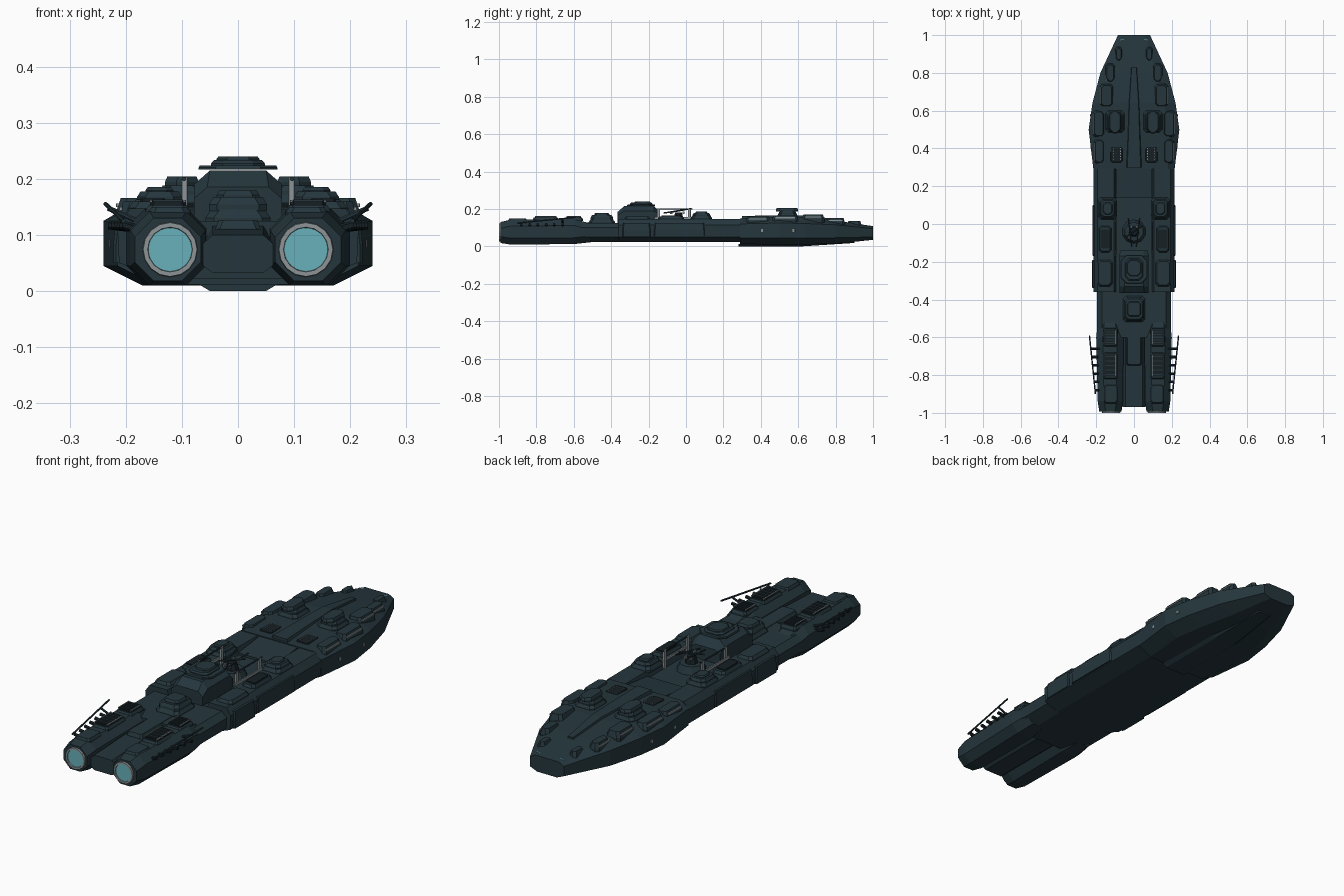
import bpy, bmesh, math
from mathutils import Vector


def material(name, rgb):
    m = bpy.data.materials.new(name)
    m.diffuse_color = (*rgb, 1)
    return m


HULL = material("dark teal hull", (0.018, 0.037, 0.046))
DARK = material("black teal grille", (0.008, 0.014, 0.017))
GREY = material("light grey trim", (0.27, 0.30, 0.31))
GLOW = material("cyan engine glow", (0.14, 0.44, 0.50))


def finish(name, bm, mat):
    bmesh.ops.recalc_face_normals(bm, faces=bm.faces)
    me = bpy.data.meshes.new(name)
    bm.to_mesh(me)
    bm.free()
    me.materials.append(mat)
    ob = bpy.data.objects.new(name, me)
    bpy.context.collection.objects.link(ob)
    return ob


def rings_solid(name, rings, mat=HULL, mirror=False):
    """Skin a list of equal-length point rings and cap both ends."""
    bm = bmesh.new()
    for s in ((1, -1) if mirror else (1,)):
        vs = [[bm.verts.new((s * p[0], p[1], p[2])) for p in r] for r in rings]
        n = len(vs[0])
        for a, b in zip(vs, vs[1:]):
            for i in range(n):
                bm.faces.new((a[i], a[(i + 1) % n], b[(i + 1) % n], b[i]))
        bm.faces.new(vs[0])
        bm.faces.new(vs[-1])
    return finish(name, bm, mat)


def hull(name, stations, mat=HULL):
    """Loft symmetric half profiles (y, [(x, z), ...]) along y."""
    rings = []
    for y, half in stations:
        rings.append([(x, y, z) for x, z in half] + [(-x, y, z) for x, z in reversed(half)])
    return rings_solid(name, rings, mat)


def block(name, x0, x1, y0, y1, z0, z1, inset=0.008, cut=0.012, mat=HULL, mirror=True):
    """Cut-corner block whose top is drawn in by inset."""
    def plan(d, z):
        a, b, c, e = x0 + d, x1 - d, y0 + d, y1 - d
        return [(a + cut, c, z), (b - cut, c, z), (b, c + cut, z), (b, e - cut, z),
                (b - cut, e, z), (a + cut, e, z), (a, e - cut, z), (a, c + cut, z)]
    zm = z0 + (z1 - z0) * 0.45
    return rings_solid(name, [plan(0, z0), plan(0, zm), plan(inset, z1)], mat, mirror)


def box(name, x0, x1, y0, y1, z0, z1, mat=HULL, mirror=True):
    return block(name, x0, x1, y0, y1, z0, z1, 0, min(x1 - x0, y1 - y0) * 0.1, mat, mirror)


def rod(name, p, q, r, mat=HULL, mirror=True, sides=8, r2=None):
    p, q = Vector(p), Vector(q)
    rot = (q - p).to_track_quat('Z', 'Y')
    ring = lambda c, rad: [tuple(c + rot @ Vector((rad * math.cos(t), rad * math.sin(t), 0)))
                           for t in (2 * math.pi * (i + 0.5) / sides for i in range(sides))]
    return rings_solid(name, [ring(p, r), ring(q, r if r2 is None else r2)], mat, mirror)


# Bow hull: faceted wedge ending in a blunt nose
def bow(y, wb, zb, w, z1, z2, wt, zt):
    return y, [(wb, zb), (w, z1), (w, z2), (wt, zt)]


hull("bow_hull", [bow(0.29, .15, .012, .215, .045, .12, .18, .15),
                  bow(0.50, .17, .010, .24, .045, .125, .185, .157),
                  bow(0.64, .15, .010, .220, .045, .122, .16, .157),
                  bow(0.80, .11, .014, .178, .046, .115, .12, .138),
                  bow(1.00, .05, .035, .085, .050, .095, .06, .108)])
hull("bow_keel", [(0.28, [(.05, 0), (.07, .012)]), (0.62, [(.05, 0), (.07, .012)]),
                  (0.90, [(.03, .018), (.04, .028)])])
hull("bow_ridge", [(0.30, [(.045, .14), (.035, .163)]), (0.64, [(.032, .14), (.024, .166)]),
                   (0.83, [(.018, .12), (.012, .142)])])

# Midship hull with a sunken central deck
mid = [(.14, .022), (.212, .05), (.215, .115), (.192, .147), (.105, .147), (.095, .118)]
hull("midship_hull", [(-0.36, mid), (0.29, mid)])
block("midship_side_armour", .20, .222, -.34, -.19, .05, .125, .004, .005)
block("midship_side_armour_fore", .20, .220, -.17, .10, .055, .125, .004, .005)
hull("deck_step", [(0.14, [(.096, .11), (.096, .128)]), (0.29, [(.096, .11), (.096, .146)])])

# Stern hull and the central body between the nacelles
stern = [(.13, .022), (.192, .05), (.196, .10), (.17, .125)]
hull("stern_hull", [(-0.60, stern), (-0.36, stern)])
spine = [(.045, .032), (.062, .045), (.062, .085), (.045, .10)]
hull("stern_spine", [(-0.97, spine), (-0.55, spine[:3] + [(.045, .118)])])
block("spine_plate", -.04, .04, -.75, -.50, .10, .127, .006, .008, mirror=False)


# Engine nacelles
def nac(y, xi, xo, zb, zt):
    c = 0.034
    return [(xi + c, y, zb), (xo - c, y, zb), (xo, y, zb + c), (xo, y, zt - c),
            (xo - c, y, zt), (xi + c, y, zt), (xi, y, zt - c), (xi, y, zb + c)]


rings_solid("engine_nacelle", [nac(-.992, .066, .184, .018, .130), nac(-.94, .058, .192, .010, .142),
                               nac(-.60, .056, .200, .012, .146), nac(-.51, .066, .190, .022, .122)],
            mirror=True)

# Engine nozzles: grey ring around a glowing disc
bm = bmesh.new()
for s in (1, -1):
    loops = []
    for r, y in ((.050, -.985), (.048, -1.0), (.040, -1.0), (.039, -.994)):
        loops.append([bm.verts.new((s * .121 + r * math.cos(i * math.pi / 8), y,
                                    .074 + r * math.sin(i * math.pi / 8))) for i in range(16)])
    for a, b in zip(loops, loops[1:]):
        for i in range(16):
            bm.faces.new((a[i], a[(i + 1) % 16], b[(i + 1) % 16], b[i]))
finish("nozzle_ring", bm, GREY)
rod("engine_glow", (.121, -.99, .074), (.121, -.9955, .074), .0395, GLOW, sides=16)

# Missile racks on the nacelles
for y0, y1 in ((-.82, -.68), (-.65, -.55)):
    block("rack_base", .085, .165, y0, y1, .135, .153, .006, .008)
    box("rack_grille", .093, .157, y0 + .012, y1 - .012, .150, .160, DARK)
    for x in (.093, .153):
        box("rack_rail", x, x + .004, y0 + .012, y1 - .012, .158, .162, GREY)
    for i in range(5):
        y = y0 + .02 + i * (y1 - y0 - .045) / 4
        box("rack_rib", .098, .152, y, y + .006, .157, .163)
block("nacelle_aft_plate", .085, .16, -.95, -.85, .13, .150, .006, .01)

# Outrigger booms with studs beside the nacelles
rod("outrigger_boom", (.204, -.90, .125), (.236, -.59, .155), .004)
for i in range(6):
    y = -.88 + i * .044
    rod("outrigger_stud", (.185, y, .112), (.206 + i * .005, y, .118), .008, DARK, sides=6)
rod("outrigger_arm", (.18, -.66, .125), (.232, -.66, .148), .005)

# Stern turret
block("stern_turret_base", -.058, .058, -.52, -.38, .118, .145, .010, .015, mirror=False)
block("stern_turret", -.052, .052, -.51, -.39, .143, .168, .008, .015, mirror=False)
block("stern_turret_cap", -.038, .038, -.49, -.41, .165, .179, .005, .012, mirror=False)

# Bridge tower with stepped roof
hull("bridge_tower", [(-.365, [(.06, .11), (.078, .125), (.078, .165), (.055, .185)]),
                      (-.33, [(.06, .11), (.078, .125), (.078, .19), (.05, .215)]),
                      (-.17, [(.06, .11), (.078, .125), (.078, .19), (.05, .215)]),
                      (-.14, [(.06, .11), (.072, .125), (.072, .165), (.05, .18)])])
block("bridge_flange", -.07, .07, -.315, -.165, .217, .224, .002, .03, mirror=False)
block("bridge_roof", -.048, .048, -.30, -.18, .222, .234, .006, .02, mirror=False)
block("bridge_cap", -.038, .038, -.275, -.19, .232, .24, .003, .018, mirror=False)

# Central sensor mount with angled masts
rod("sensor_mount", (0, -.04, .115), (0, -.04, .15), .065, mirror=False, sides=10, r2=.05)
rod("sensor_head", (0, -.04, .15), (0, -.04, .18), .028, DARK, mirror=False, r2=.02)
rod("sensor_mast", (.012, -.12, .178), (.03, .03, .202), .004)
rod("sensor_crossbar", (-.045, -.07, .185), (.045, -.01, .195), .004, mirror=False)
for y in (-.085, -.02):
    box("sensor_light", .008, .016, y, y + .012, .172, .186, GREY)

# Crane posts and rails along the sunken deck
for y in (-.155, .01):
    box("crane_post", .090, .101, y, y + .016, .118, .203, GREY)
rod("crane_beam", (.096, -.16, .2), (.096, .035, .2), .004)
box("deck_rail", .098, .104, -.17, .03, .146, .157, GREY)

# Midship turrets and deck plates
block("midship_turret_base", .09, .19, .025, .14, .14, .163, .008, .015)
block("midship_turret", .10, .18, .035, .13, .16, .177, .006, .015)
block("midship_turret_cap", .115, .165, .05, .115, .175, .185, .004, .012)
block("midship_deck_plate", .115, .195, -.33, -.19, .138, .160, .008, .012)
block("midship_deck_rack", .12, .185, -.15, -.01, .140, .160, .006, .012)
box("midship_grille", .13, .175, -.13, -.03, .157, .165, DARK)

# Bow turrets
block("bow_turret_base", .05, .15, .485, .60, .15, .172, .008, .015)
block("bow_turret", .06, .14, .495, .59, .17, .188, .006, .015)
block("bow_turret_cap", .07, .13, .48, .60, .187, .204, .004, .02)

# Armour blocks and light strips stepping along the bow edges
for x0, x1, y0, y1, z in ((.155, .212, .32, .45, .160), (.155, .217, .46, .60, .166),
                          (.110, .180, .62, .74, .170), (.100, .150, .75, .85, .152),
                          (.060, .100, .86, .94, .135)):
    block("bow_armour", x0, x1, y0, y1, z - .045, z, .008, .012)
for x, y0, y1, z in ((.206, .33, .43, .144), (.211, .475, .585, .150),
                     (.173, .635, .725, .154), (.143, .76, .84, .136)):
    box("light_strip", x, x + .006, y0, y1, z, z + .006, GREY)

# Small deck lights, hull ports and nose lights
for i in range(5):
    for x in (.07, .108):
        box("deck_light", x, x + .004, .34 + i * .014, .347 + i * .014, .148, .158, GREY)
block("deck_light_plate", .06, .125, .325, .41, .145, .155, .003, .008, DARK)
for x, y in ((.2275, .40), (.2305, .57), (.2125, -.21)):
    box("hull_port", x - .004, x + .0025, y, y + .012, .078, .092, GREY)
box("nose_light", .052, .072, .972, .977, .105, .112, GLOW)
